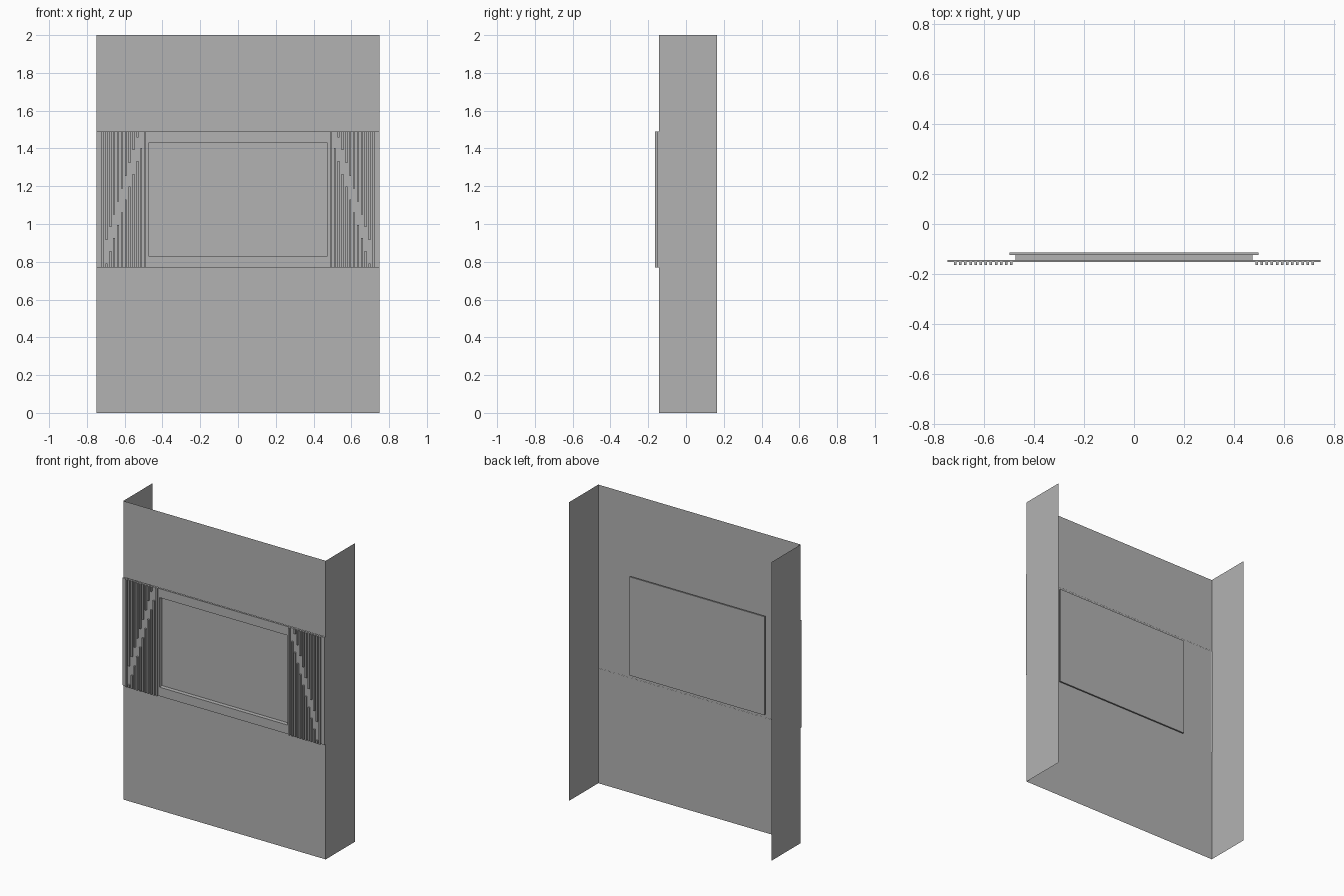
import bpy

cube = bpy.data.objects.get("Cube")
if cube:
    bpy.data.objects.remove(cube, do_unlink=True)

grey = bpy.data.materials.new("plain_grey")
grey.use_nodes = True
grey.diffuse_color = (0.45, 0.45, 0.45, 1)
grey.node_tree.nodes["Principled BSDF"].inputs["Base Color"].default_value = (0.45, 0.45, 0.45, 1)


def add_mesh(name, verts, faces):
    mesh = bpy.data.meshes.new(name)
    mesh.from_pydata(verts, [], faces)
    mesh.materials.append(grey)
    obj = bpy.data.objects.new(name, mesh)
    bpy.context.collection.objects.link(obj)
    return obj


def add_box(name, x, y, z):
    """Box from (low, high) ranges on each axis."""
    verts = [(a, b, c) for a in x for b in y for c in z]
    faces = [(0, 1, 3, 2), (4, 6, 7, 5), (0, 4, 5, 1),
             (2, 3, 7, 6), (0, 2, 6, 4), (1, 5, 7, 3)]
    return add_mesh(name, verts, faces)


def add_sheet(name, path, z):
    """Thin upright sheet following a plan path."""
    verts = [(px, py, h) for px, py in path for h in z]
    faces = [(2 * i, 2 * i + 2, 2 * i + 3, 2 * i + 1) for i in range(len(path) - 1)]
    return add_mesh(name, verts, faces)


def add_ring(name, half_out, z_out, half_in, z_in, y):
    """Flat rectangular frame with a rectangular opening."""
    verts = []
    for depth in y:
        for w, (lo, hi) in ((half_out, z_out), (half_in, z_in)):
            verts += [(-w, depth, lo), (w, depth, lo), (w, depth, hi), (-w, depth, hi)]
    faces = []
    for i in range(4):
        j = (i + 1) % 4
        faces += [(i, j, j + 4, i + 4), (i + 8, i + 12, j + 12, j + 8),
                  (i, i + 8, j + 8, j), (i + 4, j + 4, j + 12, i + 12)]
    return add_mesh(name, verts, faces)


W = 0.75
FRONT, BACK = -0.143, 0.165
BAND = (0.77, 1.49)
HOLE_W, HOLE = 0.475, (0.83, 1.43)
PLATE = (-0.153, -0.144)

# Folded sheet housing: two front panels and two side walls
add_sheet("lower_front_panel", [(-W, FRONT), (W, FRONT)], (0, BAND[0]))
add_sheet("upper_front_panel", [(-W, FRONT), (W, FRONT)], (BAND[1], 2))
for side, label in ((-1, "right"), (1, "left")):
    add_sheet(label + "_side_wall", [(side * W, FRONT), (side * W, BACK)], (0, 2))

# Middle fascia with its opening, recess walls and screen
add_ring("fascia_plate", W - 0.002, BAND, HOLE_W, HOLE, PLATE)
add_sheet("recess_sides",
          [(-HOLE_W, PLATE[1]), (-HOLE_W, -0.125)], HOLE)
add_sheet("recess_sides",
          [(HOLE_W, PLATE[1]), (HOLE_W, -0.125)], HOLE)
for name, h in (("recess_sill", HOLE[0]), ("recess_head", HOLE[1])):
    add_mesh(name, [(-HOLE_W, PLATE[1], h), (HOLE_W, PLATE[1], h),
                    (HOLE_W, -0.125, h), (-HOLE_W, -0.125, h)], [(0, 1, 2, 3)])
add_box("screen", (-0.5, 0.5), (-0.125, -0.115), (0.80, 1.46))

# Vertical slats, broken along a diagonal on each side
COUNT = 12
for side, label in ((-1, "right"), (1, "left")):
    for i in range(COUNT):
        x = side * (0.717 - 0.0205 * i)
        gap = 0.79 + 0.068 * (i - 1)
        pieces = [BAND]
        if 0 < i < COUNT - 1:
            pieces = [(BAND[0], gap), (gap + 0.125, BAND[1])]
        for z in pieces:
            if z[1] - z[0] > 0.005:
                add_box(label + "_slat", (x - 0.005, x + 0.005), (-0.165, PLATE[0]), z)
